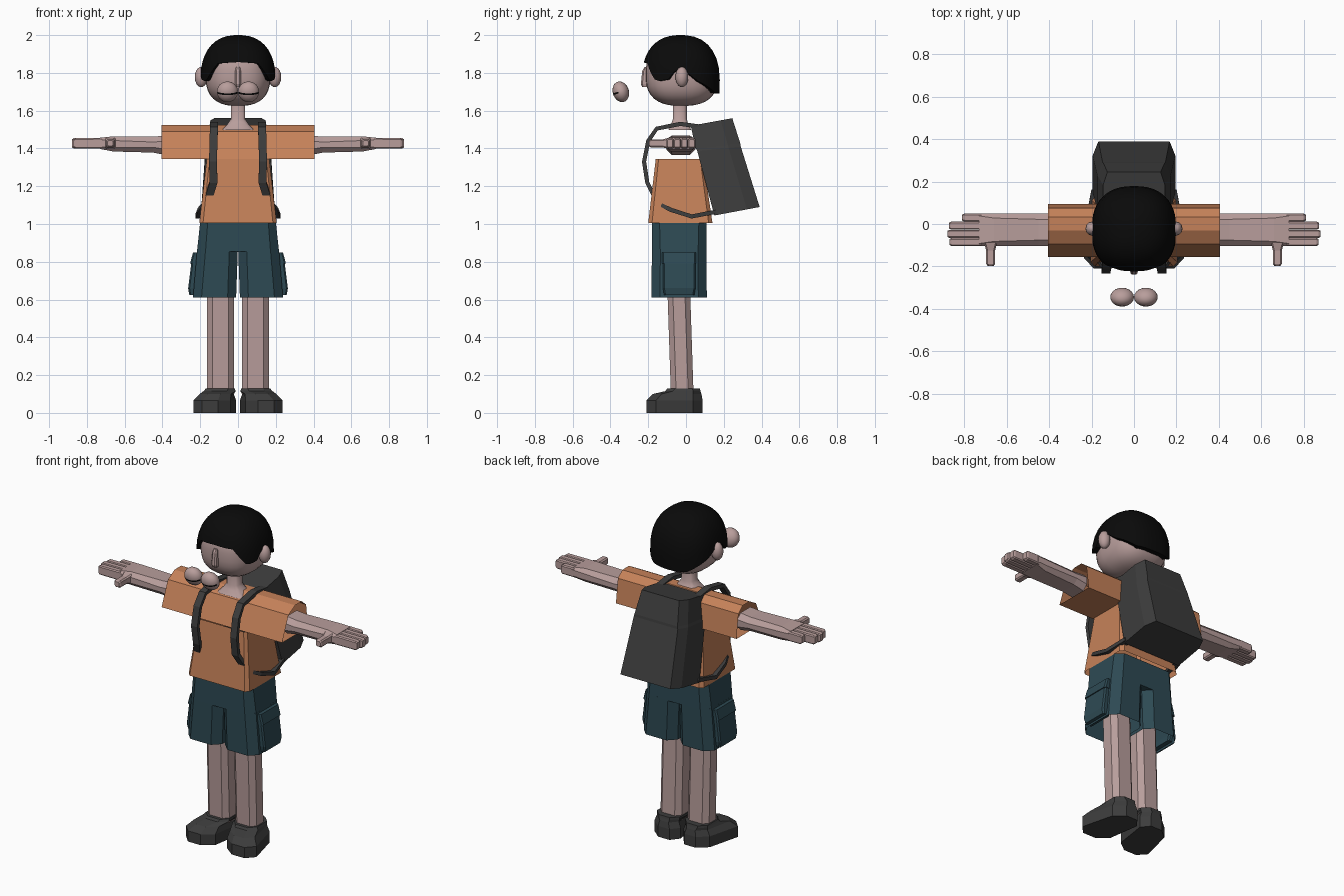
import bpy, bmesh
from math import sin, cos, pi, radians, asin
from mathutils import Vector

if "Cube" in bpy.data.objects:
    bpy.data.objects.remove(bpy.data.objects["Cube"], do_unlink=True)


def material(name, rgb):
    m = bpy.data.materials.new(name)
    m.use_nodes = True
    m.diffuse_color = (*rgb, 1)
    bsdf = next(n for n in m.node_tree.nodes if n.type == 'BSDF_PRINCIPLED')
    bsdf.inputs["Base Color"].default_value = (*rgb, 1)
    bsdf.inputs["Roughness"].default_value = 0.9
    return m


SKIN = material("skin", (0.48, 0.34, 0.33))
ORANGE = material("orange_cloth", (0.56, 0.22, 0.10))
TEAL = material("teal_cloth", (0.027, 0.068, 0.088))
GREY = material("dark_grey", (0.046, 0.046, 0.046))
BLACK = material("black", (0.003, 0.003, 0.003))
SIDES = (("left", 1), ("right", -1))


def loft(name, loops, mat, start=True, end=True, side=1, smooth=None):
    """Skin a list of equal closed loops; side -1 mirrors in x."""
    bm = bmesh.new()
    rows = [[bm.verts.new((p[0] * side, p[1], p[2])) for p in lp] for lp in loops]
    n = len(rows[0])
    for a, b in zip(rows, rows[1:]):
        for i in range(n):
            j = (i + 1) % n
            bm.faces.new((a[i], a[j], b[j], b[i]))
    if start:
        bm.faces.new(rows[0][::-1])
    if end:
        bm.faces.new(rows[-1])
    bmesh.ops.recalc_face_normals(bm, faces=bm.faces)
    me = bpy.data.meshes.new(name)
    bm.to_mesh(me)
    bm.free()
    me.materials.append(mat)
    if smooth:
        me.polygons.foreach_set("use_smooth", [True] * len(me.polygons))
        me.set_sharp_from_angle(angle=radians(smooth))
    ob = bpy.data.objects.new(name, me)
    bpy.context.collection.objects.link(ob)
    return ob


def octagon(ca, cb, ha, hb, c):
    """Rectangle with chamfered corners in a plane."""
    pts = []
    for sa, sb in ((1, 1), (-1, 1), (-1, -1), (1, -1)):
        k = [(sa * ha, sb * (hb - c)), (sa * (ha - c), sb * hb)]
        pts += k if sa * sb > 0 else k[::-1]
    return [(ca + a, cb + b) for a, b in pts]


def level(z, cx, cy, hx, hy, c):
    return [(x, y, z) for x, y in octagon(cx, cy, hx, hy, c)]


def slice_x(x, cy, cz, hy, hz, c):
    return [(x, y, z) for y, z in octagon(cy, cz, hy, hz, c)]


def spow(v, e):
    return abs(v) ** e * (1 if v >= 0 else -1)


def ball_loops(c, h, lats, n=24, p=2.0):
    """Latitude loops of a squarish ellipsoid."""
    out = []
    for d in lats:
        r, z = spow(cos(radians(d)), 2 / p), spow(sin(radians(d)), 2 / p)
        out.append([(c[0] + h[0] * r * spow(sin(2 * pi * i / n), 2 / p),
                     c[1] - h[1] * r * spow(cos(2 * pi * i / n), 2 / p),
                     c[2] + h[2] * z) for i in range(n)])
    return out


# Head, nose and neck
loft("head", ball_loops((0, -0.022, 1.79), (0.172, 0.192, 0.165),
                        range(-85, 90, 10), 28, 2.6), SKIN, smooth=50)
loft("nose", [level(1.725, 0, -0.21, 0.014, 0.022, 0.006),
              level(1.74, 0, -0.212, 0.017, 0.027, 0.008),
              level(1.81, 0, -0.21, 0.015, 0.022, 0.008),
              level(1.83, 0, -0.205, 0.011, 0.015, 0.005)], SKIN)
loft("neck", [level(1.65, 0, -0.033, 0.038, 0.037, 0.014),
              level(1.555, 0, -0.033, 0.038, 0.037, 0.014),
              level(1.53, 0, -0.033, 0.055, 0.045, 0.016),
              level(1.498, 0, -0.033, 0.085, 0.06, 0.02)], SKIN, smooth=50)

# Hair cap whose lower edge rises over the face and ears
EDGE = ((0, 1.857), (30, 1.85), (55, 1.755), (75, 1.765), (88, 1.83),
        (100, 1.79), (110, 1.76), (150, 1.695), (180, 1.69))


def hair_edge(deg):
    for (a, za), (b, zb) in zip(EDGE, EDGE[1:]):
        if deg <= b:
            return za + (zb - za) * (deg - a) / (b - a)


HAIR_N, HAIR_P, ROWS = 48, 2.4, 9
hair = [[] for _ in range(ROWS + 1)]
for i in range(HAIR_N):
    ang = 2 * pi * i / HAIR_N
    low = (hair_edge(180 - abs(180 - 360 * i / HAIR_N)) - 1.75) / 0.25
    t0 = asin(spow(low, HAIR_P / 2))
    for k in range(ROWS + 1):
        t = t0 + (radians(86) - t0) * max(k - 1, 0) / (ROWS - 1)
        r = cos(t) ** (2 / HAIR_P) * (0.84 if k == 0 else 1)
        hair[k].append((0.2 * r * spow(sin(ang), 2 / HAIR_P),
                        -0.028 - 0.207 * r * spow(cos(ang), 2 / HAIR_P),
                        1.75 + 0.25 * spow(sin(t), 2 / HAIR_P)))
loft("hair", hair, BLACK, start=False, smooth=40)

for tag, s in SIDES:
    # Ears
    loft(tag + "_ear", ball_loops((0.195, -0.022, 1.778), (0.034, 0.034, 0.054),
                                  range(-80, 81, 20), 12), SKIN, side=s, smooth=60)
    # Floating eyes with a narrow dark slit across the front
    lats = [-80, -60, -40, -20, -5, 5, 20, 40, 60, 80]
    eye = loft(tag + "_eye", ball_loops((0, 0, 0), (0.056, 0.043, 0.056), lats, 20),
               SKIN, smooth=60)
    eye.location = (0.056 * s, -0.345, 1.7)
    eye.rotation_euler.x = radians(18)
    eye.data.materials.append(BLACK)
    for f in eye.data.polygons:
        if abs(f.center.z) < 0.004 and f.center.y < -0.012:
            f.material_index = 1

# Shirt: tapered body and one open tube for both sleeves
loft("shirt_body", [level(1.005, 0, -0.03, 0.205, 0.17, 0.02),
                    level(1.345, 0, -0.035, 0.165, 0.125, 0.015)],
     ORANGE, start=False, end=False)
SLEEVE = ((-0.155, 1.345), (-0.094, 1.49), (-0.03, 1.525),
          (0.033, 1.525), (0.075, 1.49), (0.094, 1.345))
loft("shirt_sleeves", [[(x, y, z) for y, z in SLEEVE] for x in (-0.405, -0.16, 0.16, 0.405)],
     ORANGE, start=False, end=False)

# Arms and hands
for tag, s in SIDES:
    loft(tag + "_arm", [slice_x(0.38, -0.027, 1.417, 0.077, 0.052, 0.03),
                        slice_x(0.45, -0.027, 1.42, 0.077, 0.042, 0.028),
                        slice_x(0.66, -0.027, 1.424, 0.077, 0.04, 0.022),
                        slice_x(0.73, -0.027, 1.427, 0.077, 0.03, 0.012)], SKIN, side=s)
    for k, tip in enumerate((0.87, 0.88, 0.872, 0.81)):
        y = -0.085 + 0.0385 * k
        loft(f"{tag}_finger_{k + 1}",
             [slice_x(0.72, y, 1.427, 0.019, 0.028, 0.006),
              slice_x(tip - 0.01, y, 1.427, 0.019, 0.027, 0.006),
              slice_x(tip, y, 1.427, 0.014, 0.02, 0.005)], SKIN, side=s)
    loft(tag + "_thumb", [[(x, y, z) for x, z in octagon(0.676, 1.427, h, h, 0.007)]
                          for y, h in ((-0.09, 0.03), (-0.125, 0.021),
                                       (-0.188, 0.021), (-0.197, 0.015))], SKIN, side=s)

# Shorts: hips, open legs and side pockets with flaps
loft("shorts_hips", [level(1.012, 0, -0.036, 0.2, 0.144, 0.04),
                     level(0.855, 0, -0.036, 0.217, 0.145, 0.045)], TEAL)
for tag, s in SIDES:
    loft(tag + "_shorts_leg", [level(0.86, 0.109, -0.036, 0.108, 0.145, 0.045),
                               level(0.612, 0.124, -0.036, 0.114, 0.146, 0.045)],
         TEAL, end=False, side=s)
    loft(tag + "_pocket", [level(0.625, 0.234, -0.036, 0.024, 0.08, 0.008),
                           level(0.66, 0.238, -0.036, 0.026, 0.086, 0.008),
                           level(0.82, 0.218, -0.036, 0.026, 0.086, 0.008)], TEAL, side=s)
    loft(tag + "_pocket_flap", [level(0.79, 0.224, -0.036, 0.03, 0.09, 0.008),
                                level(0.85, 0.212, -0.036, 0.026, 0.09, 0.008)],
         TEAL, side=s)

    # Legs
    loft(tag + "_leg", [level(0.1, 0.092, -0.02, 0.071, 0.06, 0.028),
                        level(0.7, 0.092, -0.04, 0.071, 0.06, 0.028)], SKIN, side=s)

    # Shoes with the toes turned outward
    shoe = []
    for z, hx, front, back, splay, c in ((0, 0.088, -0.21, 0.088, 0.03, 0.05),
                                         (0.065, 0.088, -0.21, 0.088, 0.03, 0.05),
                                         (0.1, 0.074, -0.175, 0.082, 0.022, 0.045),
                                         (0.115, 0.076, -0.11, 0.077, 0.004, 0.04),
                                         (0.128, 0.077, -0.1, 0.074, 0, 0.04)):
        loop = level(z, 0.094, (front + back) / 2, hx, (back - front) / 2, c)
        shoe.append([(x + splay * (back - 0.03 - y) / 0.15
                      + (x - 0.094) * (0.12 if y < -0.06 else 0), y, zz)
                     for x, y, zz in loop])
    loft(tag + "_shoe", shoe, GREY, side=s)

# Backpack, leaning away from the back, with a tapered lid
PACK = ((0.15, 1.045, 0.39, 1.09, 0.195), (0.06, 1.385, 0.29, 1.41, 0.172),
        (0.052, 1.4, 0.288, 1.425, 0.168), (0.025, 1.52, 0.245, 1.56, 0.146))
pack = []
for y0, z0, y1, z1, w in PACK:
    prof = ((w, 0), (w, 0.72), (w * 0.86, 1), (-w * 0.86, 1), (-w, 0.72), (-w, 0))
    pack.append([(x, y0 + (y1 - y0) * t, z0 + (z1 - z0) * t) for x, t in prof])
loft("backpack", pack, GREY)

# Shoulder straps swept as flat bands
PATH = [Vector(p) for p in ((0.127, 0.08, 1.515), (0.127, -0.03, 1.53),
                            (0.127, -0.155, 1.505), (0.13, -0.2, 1.44),
                            (0.132, -0.222, 1.33), (0.13, -0.205, 1.22),
                            (0.165, -0.15, 1.11), (0.192, -0.08, 1.075),
                            (0.205, 0.03, 1.04), (0.18, 0.16, 1.065))]
for tag, s in SIDES:
    band = []
    for i, p in enumerate(PATH):
        d = PATH[min(i + 1, len(PATH) - 1)] - PATH[max(i - 1, 0)]
        nrm = Vector((0, -d.z, d.y)).normalized() * 0.011
        wide = Vector((0.021, 0, 0))
        band.append([p + wide + nrm, p - wide + nrm, p - wide - nrm, p + wide - nrm])
    loft(tag + "_strap", band, GREY, side=s)
